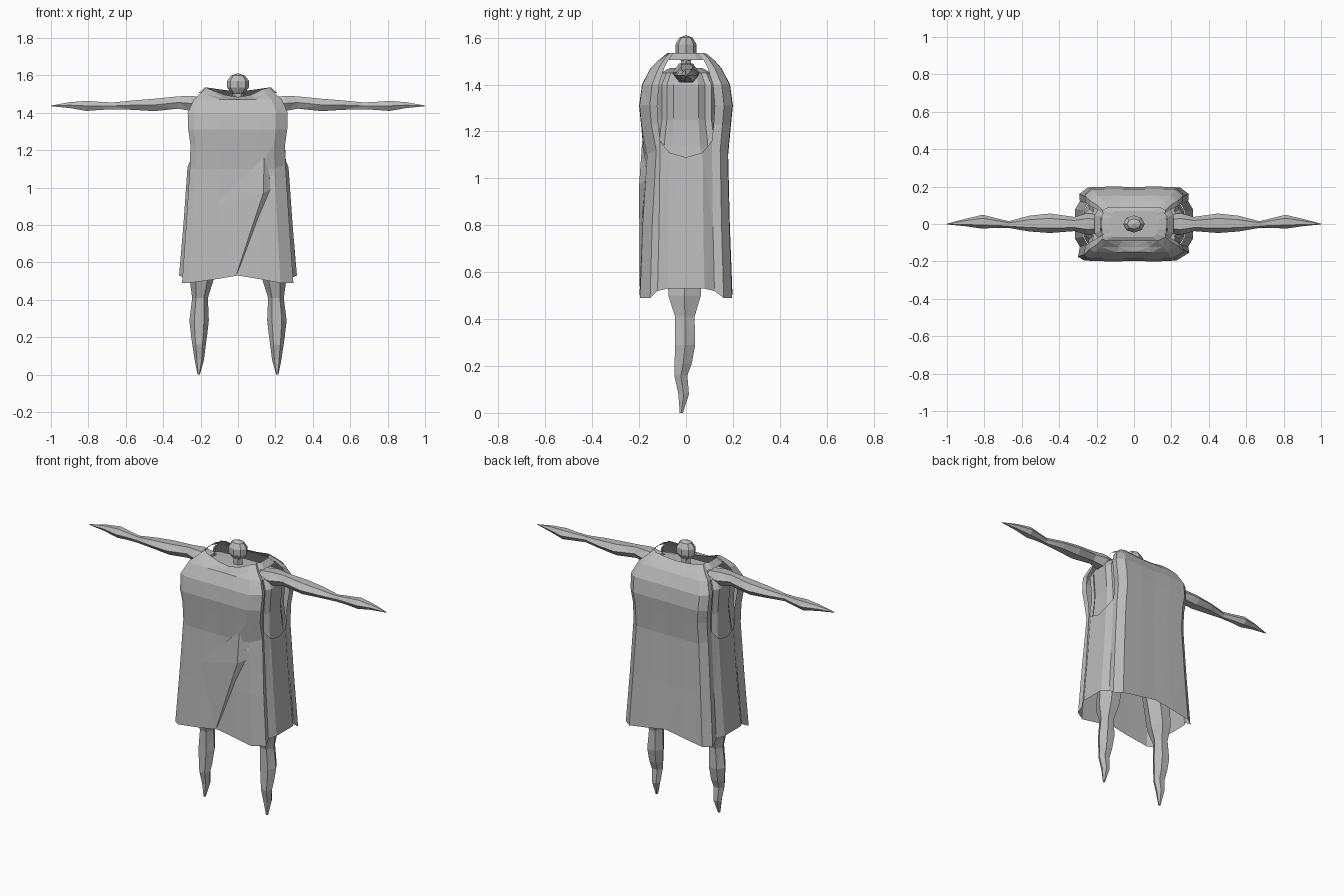
import bpy, bmesh, math

if "Cube" in bpy.data.objects:
    bpy.data.objects.remove(bpy.data.objects["Cube"])

grey = bpy.data.materials.new("pale grey")
grey.diffuse_color = (0.5, 0.5, 0.5, 1)
grey.use_nodes = True
grey.node_tree.nodes["Principled BSDF"].inputs["Base Color"].default_value = grey.diffuse_color


def finish(name, bm, outward=True):
    if outward:
        bmesh.ops.recalc_face_normals(bm, faces=bm.faces)
    me = bpy.data.meshes.new(name)
    bm.to_mesh(me)
    bm.free()
    me.materials.append(grey)
    ob = bpy.data.objects.new(name, me)
    bpy.context.collection.objects.link(ob)
    return ob


def loft(name, rings, keep=lambda r, i: True, caps=True):
    """Skin a list of closed rings, leaving out faces that keep() rejects."""
    bm = bmesh.new()
    vs = [[bm.verts.new(p) for p in ring] for ring in rings]
    n = len(rings[0])
    for r in range(len(rings) - 1):
        for i in range(n):
            if keep(r, i):
                j = (i + 1) % n
                bm.faces.new((vs[r][i], vs[r][j], vs[r + 1][j], vs[r + 1][i]))
    if caps:
        bm.faces.new(vs[0])
        bm.faces.new(vs[-1])
    bmesh.ops.triangulate(bm, faces=bm.faces)
    return finish(name, bm)


def circle(n):
    return [(math.cos(2 * math.pi * k / n), math.sin(2 * math.pi * k / n)) for k in range(n)]


# Robe cross-section: flat front and back, sides grooved, corners cut
quarter = [(1, 0), (1, .4), (.92, .62), (.93, .82), (.78, 1), (.38, 1.01), (0, 1)]
half = quarter + [(-x, y) for x, y in quarter[-2::-1]]
section = half + [(x, -y) for x, y in half[-2:0:-1]]
section[15], section[16] = (-.95, -.90), (-.84, -1)     # squarer front left corner
section[20], section[21] = (.72, -1), (.94, -.78)       # softer front right corner


def from_side(i):
    return min(i % 12, 12 - i % 12)


robe_levels = [(.50, .315, .196), (.80, .292, .185), (1.10, .270, .178), (1.23, .268, .190),
               (1.31, .280, .198), (1.40, .283, .186), (1.47, .250, .150),
               (1.505, .210, .122), (1.535, .178, .088)]
hem = [.53, .53, .52, .49, .49, .51, .53]
armhole_foot = [1.09, 1.11, 1.16, 1.12, 1.10, 1.10, 1.10]
front_neck = [0, 0, 0, 0, .01, .04, .05]


def robe_point(r, i):
    z, rx, ry = robe_levels[r]
    x, y, d = section[i][0] * rx, section[i][1] * ry, from_side(i)
    if r == 0:      # hem dips at the corners
        z = hem[d]
    if r == 2:      # pointed foot of the armhole, sunken right front
        z = armhole_foot[d]
        y += .012 if i in (20, 21) else 0
    if r >= 7:      # neckline dips in front, a little behind
        z -= front_neck[d] * (1 if y < 0 else .35) * (1 if r == 8 else .6)
    return x, y, z


robe_rings = [[robe_point(r, i) for i in range(24)] for r in range(len(robe_levels))]


def outside_armhole(r, i):
    return not (2 <= r <= 6 and max(from_side(i), from_side(i + 1)) <= 2)


loft("robe", robe_rings, outside_armhole, caps=False)

# Diagonal fold on the robe front
bm = bmesh.new()
a, b, c, d, e = [bm.verts.new(p) for p in
                 [(-.01, -.198, .53), (.14, -.187, 1.16), (.19, -.160, 1.0),
                  (-.13, -.183, .90), (.135, -.200, .97)]]
for tri in ((a, c, e), (c, b, e), (b, d, e), (d, a, e)):
    bm.faces.new(tri)
finish("robe_fold", bm, outward=False)

# Torso and shoulders inside the robe, meeting it below the armholes
loft("torso", [[(x * rx, y * ry, z) for x, y in section] for z, rx, ry in
               [(1.05, .268, .172), (1.14, .256, .150), (1.25, .25, .132), (1.40, .262, .132),
                (1.45, .235, .105), (1.470, .13, .07)]])

# Neck and head
loft("neck", [[(.030 * x, .024 * y, z) for x, y in circle(6)] for z in (1.45, 1.54)])
bm = bmesh.new()
bmesh.ops.create_uvsphere(bm, u_segments=8, v_segments=5, radius=1)
for v in bm.verts:
    v.co = (v.co.x * .061, v.co.y * .048, 1.553 + v.co.z * .058)
bmesh.ops.triangulate(bm, faces=bm.faces)
finish("head", bm)

# Arms: x, centre y, centre z, half depth, half height
arm = [(.17, 0, 1.445, .05, .04), (.25, 0, 1.45, .058, .047), (.32, 0, 1.455, .038, .038),
       (.45, .004, 1.442, .052, .038), (.56, .002, 1.441, .042, .029),
       (.67, -.003, 1.437, .018, .021), (.74, .006, 1.437, .026, .025),
       (.81, .012, 1.437, .037, .031), (.90, .008, 1.441, .02, .018),
       (1.0, 0, 1.437, .002, .002)]
# Legs: z, centre x, centre y, half width, half depth
leg = [(.85, .15, -.005, .085, .09), (.50, .195, -.006, .062, .08), (.41, .203, -.005, .042, .048),
       (.29, .208, -.004, .052, .05), (.21, .208, -.012, .043, .042),
       (.16, .208, -.022, .036, .032), (.08, .207, -.010, .025, .026), (.0, .21, -.02, .006, .008)]
for side, s in (("left", -1), ("right", 1)):
    loft(side + "_arm", [[(s * x, cy + a * ry, cz + b * rz) for a, b in circle(6)]
                         for x, cy, cz, ry, rz in arm])
    loft(side + "_leg", [[(s * (cx + a * rx), cy + b * ry, z) for a, b in circle(6)]
                         for z, cx, cy, rx, ry in leg])
